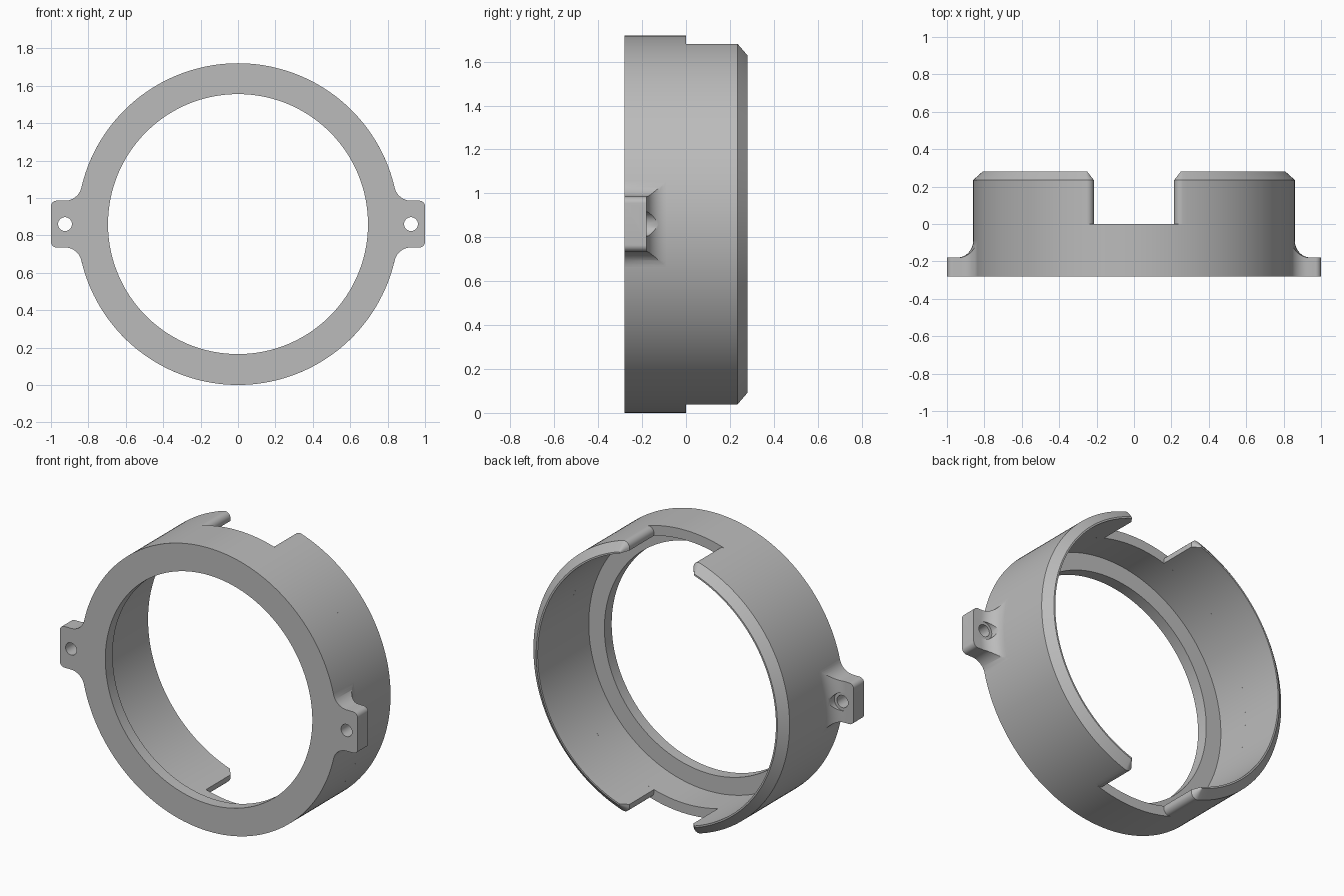
import bpy, bmesh
from math import sin, cos, pi, sqrt, asin, atan2, radians

cube = bpy.data.objects.get("Cube")
if cube:
    bpy.data.objects.remove(cube, do_unlink=True)

CZ = 0.86                       # height of the ring axis
R_OUT, R_BORE, R_LIP = 0.86, 0.80, 0.695
FRONT, SHOULDER, BACK = -0.28, 0.0, 0.28
TAB_BACK, FILLET = -0.18, 0.09
HOLE_X = 0.925

grey = bpy.data.materials.new("plain grey")
grey.use_nodes = True
colour = (0.5, 0.5, 0.5, 1)
grey.diffuse_color = colour
grey.node_tree.nodes["Principled BSDF"].inputs["Base Color"].default_value = colour


def finish(name, bm):
    bmesh.ops.recalc_face_normals(bm, faces=bm.faces)
    mesh = bpy.data.meshes.new(name)
    bm.to_mesh(mesh)
    bm.free()
    mesh.materials.append(grey)
    obj = bpy.data.objects.new(name, mesh)
    bpy.context.collection.objects.link(obj)
    return obj


def smooth(obj):
    bpy.ops.object.select_all(action='DESELECT')
    obj.select_set(True)
    bpy.context.view_layer.objects.active = obj
    bpy.ops.object.shade_smooth_by_angle(angle=radians(30))


def revolve(name, profile, steps=192):
    """Spin a closed (radius, y) profile around the ring axis."""
    bm = bmesh.new()
    rings = [[bm.verts.new((r * cos(2 * pi * i / steps), y, CZ + r * sin(2 * pi * i / steps)))
              for r, y in profile] for i in range(steps)]
    n = len(profile)
    for i in range(steps):
        a, b = rings[i], rings[(i + 1) % steps]
        for j in range(n):
            k = (j + 1) % n
            bm.faces.new((a[j], a[k], b[k], b[j]))
    return finish(name, bm)


def loft(name, sections):
    """Join (y, outline) sections of equal point count, capping both ends."""
    bm = bmesh.new()
    loops = [[bm.verts.new((x, y, CZ + z)) for x, z in outline] for y, outline in sections]
    n = len(loops[0])
    for a, b in zip(loops, loops[1:]):
        for j in range(n):
            k = (j + 1) % n
            bm.faces.new((a[j], a[k], b[k], b[j]))
    bm.faces.new(loops[0])
    bm.faces.new(loops[-1])
    return finish(name, bm)


def arc(cx, cz, r, a0, a1, n):
    return [(cx + r * cos(a0 + (a1 - a0) * i / n), cz + r * sin(a0 + (a1 - a0) * i / n))
            for i in range(n + 1)]


def mirror_z(points):
    return [(x, -z) for x, z in reversed(points)]


def wall_outline(side, radius, corner, wall_x):
    """Arc-shaped wall section with rounded outer corners beside the notches."""
    cx = wall_x + corner
    cz = sqrt((radius - corner) ** 2 - cx ** 2)
    top = atan2(cz, cx)
    outer = arc(0, 0, radius, -top, top, 96)
    round_top = arc(cx, cz, corner, top, pi, 8)[1:]
    inner_top = pi / 2 - asin(wall_x / R_BORE)
    inner = arc(0, 0, R_BORE, inner_top, -inner_top, 96)
    pts = outer + round_top + inner + mirror_z(round_top)
    return [(side * x, z) for x, z in pts]


def tab_outline(side):
    """Ear shape: fillet off the ring, flat edge, rounded outer corner."""
    half, corner = 0.125, 0.03
    fz = half + FILLET
    fx = sqrt((R_OUT + FILLET) ** 2 - fz ** 2)
    start = atan2(fz, fx)
    upper = arc(fx, fz, FILLET, pi + start, 1.5 * pi, 12)
    upper += arc(1 - corner, half - corner, corner, pi / 2, 0, 8)
    root = arc(0, 0, R_OUT - 0.005, -start, start, 16)
    return [(side * x, z) for x, z in root + upper + mirror_z(upper)]


def cut(obj, cutter):
    mod = obj.modifiers.new(cutter.name, 'BOOLEAN')
    mod.operation = 'DIFFERENCE'
    mod.solver = 'EXACT'
    mod.object = cutter
    bpy.context.view_layer.objects.active = obj
    bpy.ops.object.modifier_apply(modifier=mod.name)
    bpy.data.objects.remove(cutter, do_unlink=True)


# Front ring with an inward lip
smooth(revolve("base_ring", [(R_LIP, FRONT), (R_OUT, FRONT), (R_OUT, SHOULDER),
                             (R_BORE, SHOULDER), (R_BORE, -0.21), (R_LIP, -0.21)]))

for side, label in ((1, "left"), (-1, "right")):
    # Curved rear wall with chamfered rim
    straight = wall_outline(side, R_OUT, 0.035, 0.215)
    rim = wall_outline(side, 0.81, 0.005, 0.25)
    smooth(loft(label + "_rear_wall", [(SHOULDER, straight), (0.235, straight), (BACK, rim)]))

    # Screw tab, blended into the ring at the back
    outline = tab_outline(side)
    tab = loft(label + "_screw_tab", [(FRONT, outline), (-0.07, outline)])
    blend = [(R_OUT + FILLET + r, y) for r, y in
             arc(0, TAB_BACK + FILLET, FILLET, pi, 1.5 * pi, 12)]
    cut(tab, revolve("blend_cutter", [(R_OUT, 0)] + blend + [(1.2, TAB_BACK), (1.2, 0)]))

    # Screw hole and wider clearance for the screw head
    for radius, y0, y1 in ((0.037, -0.4, 0.1), (0.055, TAB_BACK, 0.1)):
        circle = arc(side * HOLE_X, 0, radius, 0, 2 * pi, 40)[:-1]
        cut(tab, loft("hole_cutter", [(y0, circle), (y1, circle)]))
    smooth(tab)
